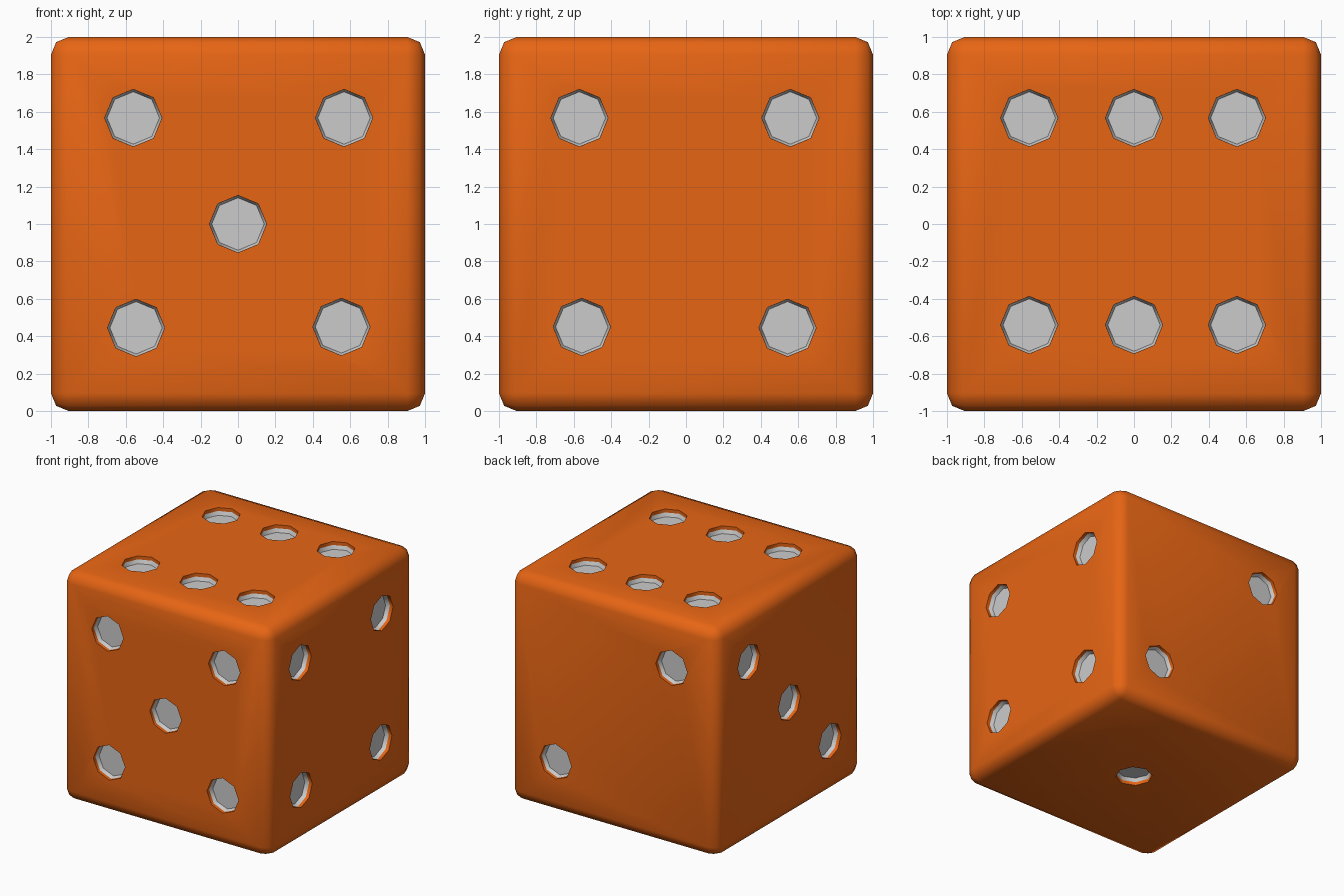
import bpy, bmesh
from math import cos, sin, pi, radians
from mathutils import Vector

if "Cube" in bpy.data.objects:
    bpy.data.objects.remove(bpy.data.objects["Cube"])

R = 0.153          # pip radius
X, Y, Z = Vector((1, 0, 0)), Vector((0, 1, 0)), Vector((0, 0, 1))
A, B = 0.56, 0.55  # upper and lower pip offsets

# Each side: right axis, up axis, pip centres
SIDES = [
    (X, Z, [(-A, .567), (.567, .567), (0, 0), (-.545, -.555), (.553, -.55)]),   # front
    (Y, Z, [(-.57, .567), (.558, .567), (-.557, -.55), (.543, -.555)]),         # right
    (-X, Z, [(A, .567), (-A, -B)]),                                             # back
    (-Y, Z, [(-A, .567), (0, 0), (A, -B)]),                                     # left
    (X, Y, [(x, y) for x in (-A, 0, .55) for y in (.567, -.54)]),               # top
    (X, -Y, [(0, 0)]),                                                          # bottom
]


def ring(bm, u, v, c, radius, depth):
    """Octagon of vertices at a depth below a side of the die."""
    n = u.cross(v)
    o = Z + n * (1 - depth) + u * c[0] + v * c[1]
    return [bm.verts.new(o + u * radius * cos(i * pi / 4) + v * radius * sin(i * pi / 4))
            for i in range(8)]


def bridge(bm, low, high):
    for i in range(8):
        j = (i + 1) % 8
        bm.faces.new((low[i], low[j], high[j], high[i]))


def finish(bm, name):
    me = bpy.data.meshes.new(name)
    bm.to_mesh(me)
    bm.free()
    ob = bpy.data.objects.new(name, me)
    bpy.context.collection.objects.link(ob)
    return ob


def smooth(ob):
    bpy.ops.object.select_all(action='DESELECT')
    ob.select_set(True)
    bpy.context.view_layer.objects.active = ob
    bpy.ops.object.shade_smooth_by_angle(angle=radians(50))


# Die body with rounded edges
bm = bmesh.new()
bmesh.ops.create_cube(bm, size=2)
bmesh.ops.translate(bm, verts=bm.verts, vec=Z)
bmesh.ops.bevel(bm, geom=bm.edges[:], offset=0.095, segments=2, profile=0.5, affect='EDGES')
body = finish(bm, "die_body")
orange = bpy.data.materials.new("orange")
orange.diffuse_color = (0.8, 0.13, 0.007, 1)
orange.use_nodes = True
orange.node_tree.nodes["Principled BSDF"].inputs["Base Color"].default_value = orange.diffuse_color
body.data.materials.append(orange)

# Octagonal hole cutters and grey pip dishes
cut, dish = bmesh.new(), bmesh.new()
for u, v, centres in SIDES:
    for c in centres:
        low, high = ring(cut, u, v, c, R, 0.066), ring(cut, u, v, c, R, -0.1)
        bridge(cut, low, high)
        cut.faces.new(low[::-1])
        cut.faces.new(high)

        floor, rim = ring(dish, u, v, c, R - 0.013, 0.062), ring(dish, u, v, c, R, 0.03)
        bridge(dish, rim, floor)
        dish.faces.new(floor)
cutter = finish(cut, "hole_cutter")
cutter.hide_render = True
pips = finish(dish, "pips")
for p in pips.data.polygons:
    # dish faces look outwards from the die
    if (p.center - Z).dot(p.normal) < -0.9:
        p.flip()

# Carve the holes
mod = body.modifiers.new("holes", 'BOOLEAN')
mod.operation = 'DIFFERENCE'
mod.solver = 'EXACT'
mod.object = cutter
bpy.context.view_layer.objects.active = body
bpy.ops.object.modifier_apply(modifier=mod.name)
bpy.data.objects.remove(cutter)

smooth(body)
smooth(pips)
